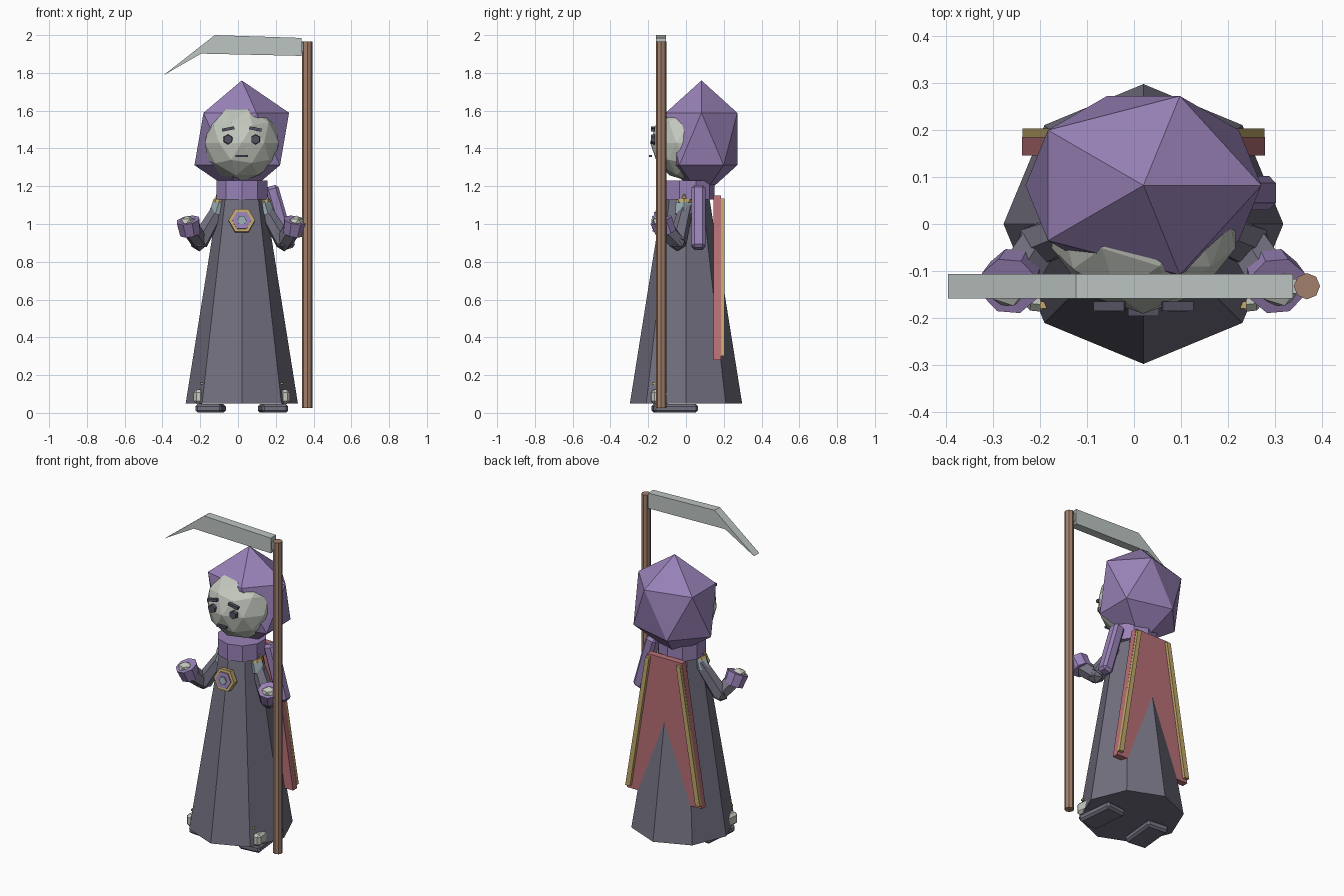
import bpy, bmesh, math, random
from mathutils import Vector, Matrix

if "Cube" in bpy.data.objects:
    bpy.data.objects.remove(bpy.data.objects["Cube"])

random.seed(4)
CX = 0.02  # centre line of the figure


def mat(name, *srgb):
    m = bpy.data.materials.new(name)
    m.diffuse_color = [c / 12.92 if c < 0.04 else ((c + 0.055) / 1.055) ** 2.4 for c in srgb] + [1]
    m.use_nodes = True
    m.node_tree.nodes["Principled BSDF"].inputs["Base Color"].default_value = m.diffuse_color
    return m


CLOTH = mat("grey_cloth", 0.45, 0.44, 0.50)
PURPLE = mat("purple_cloth", 0.60, 0.51, 0.72)
RED = mat("red_cloth", 0.72, 0.44, 0.46)
GOLD = mat("gold_trim", 0.76, 0.66, 0.42)
BONE = mat("pale_bone", 0.77, 0.79, 0.75)
STEEL = mat("steel", 0.74, 0.77, 0.76)
TEAL = mat("pale_teal", 0.60, 0.68, 0.70)
WOOD = mat("wood", 0.63, 0.50, 0.42)
DARK = mat("dark_features", 0.33, 0.32, 0.38)


def finish(name, bm, m):
    bmesh.ops.recalc_face_normals(bm, faces=bm.faces)
    me = bpy.data.meshes.new(name)
    bm.to_mesh(me)
    bm.free()
    me.materials.append(m)
    ob = bpy.data.objects.new(name, me)
    bpy.context.collection.objects.link(ob)
    return ob


def rod(name, a, b, r1, r2, m, sides=8, spin=0.0):
    """Cone or cylinder running from point a to point b."""
    a, b = Vector(a), Vector(b)
    d = b - a
    bm = bmesh.new()
    q = d.to_track_quat('Z', 'Y').to_matrix().to_4x4()
    bmesh.ops.create_cone(bm, cap_ends=True, segments=sides, radius1=r1, radius2=r2, depth=d.length,
                          matrix=Matrix.Translation((a + b) / 2) @ q @ Matrix.Rotation(spin, 4, 'Z'))
    return finish(name, bm, m)


def box(name, loc, size, m, rot=None, bevel=0.0):
    bm = bmesh.new()
    bmesh.ops.create_cube(bm, size=1, matrix=Matrix.Diagonal((*size, 1)))
    if bevel:
        bmesh.ops.bevel(bm, geom=bm.edges[:], offset=bevel, segments=1, affect='EDGES')
    bm.transform(Matrix.Translation(loc) @ (rot or Matrix.Identity(4)))
    return finish(name, bm, m)


def ball(name, loc, size, m, sub=1, jitter=0.0):
    bm = bmesh.new()
    bmesh.ops.create_icosphere(bm, subdivisions=sub, radius=1)
    for v in bm.verts:
        v.co *= 1 + random.uniform(-jitter, jitter)
    bm.transform(Matrix.Translation(loc) @ Matrix.Diagonal((*size, 1)))
    return finish(name, bm, m)


def slab(name, pts, y0, y1, m):
    """Prism from an x-z outline between two y planes."""
    bm = bmesh.new()
    f = bm.faces.new([bm.verts.new((x, y0, z)) for x, z in pts])
    ext = bmesh.ops.extrude_face_region(bm, geom=[f])['geom']
    for v in ext:
        if isinstance(v, bmesh.types.BMVert):
            v.co.y = y1
    return finish(name, bm, m)


# Robe and collar
rod("robe", (CX, 0, 0.05), (CX, 0, 1.13), 0.297, 0.125, CLOTH)
rod("collar", (CX, 0.01, 1.13), (CX, 0.01, 1.23), 0.142, 0.142, PURPLE, 10)

# Head and hood
ball("head", (CX, 0.01, 1.43), (0.204, 0.198, 0.204), BONE, 2, 0.015)
ball("hood", (CX, 0.082, 1.45), (0.28, 0.223, 0.31), PURPLE)

# Face
box("mouth", (CX, -0.187, 1.36), (0.066, 0.016, 0.013), DARK)
for s, side in ((-1, "left"), (1, "right")):
    rod(side + "_eye", (CX + s * 0.073, -0.165, 1.448), (CX + s * 0.073, -0.186, 1.448),
        0.027, 0.024, DARK, 6).scale = (1, 1, 1)
    box(side + "_brow", (CX + s * 0.072, -0.175, 1.503), (0.066, 0.02, 0.016), DARK,
        Matrix.Rotation(s * 0.2, 4, 'Y'))

# Medallion on the chest
for name, r, front, m, n in (("medallion_rim", 0.07, -0.168, GOLD, 6),
                             ("medallion_plate", 0.052, -0.174, PURPLE, 6),
                             ("medallion_stone", 0.025, -0.182, TEAL, 6)):
    rod(name, (CX, -0.135, 1.015), (CX, front, 1.02), r, r, m, n, math.pi / 2)

# Arms, shoulder guards and shoes on both sides
for s, side in ((-1, "left"), (1, "right")):
    def P(x, y, z):
        return Vector((CX + s * x, y, z))
    shoulder, elbow, wrist = P(0.115, 0.0, 1.09), P(0.225, -0.045, 0.905), P(0.262, -0.105, 0.965)
    rod(side + "_upper_sleeve", shoulder, elbow, 0.038, 0.05, CLOTH, 6)
    ball(side + "_elbow", elbow, (0.05, 0.05, 0.05), CLOTH)
    rod(side + "_lower_sleeve", elbow, wrist, 0.045, 0.05, CLOTH, 6)
    rod(side + "_cuff", P(0.272, -0.105, 0.95), P(0.285, -0.132, 1.02), 0.058, 0.064, PURPLE, 8)
    ball(side + "_hand", P(0.288, -0.136, 1.01), (0.044, 0.044, 0.034), BONE)
    rod(side + "_shoulder_guard", P(0.125, -0.01, 1.05), P(0.105, -0.01, 1.12), 0.05, 0.045, TEAL, 5)
    rod(side + "_shoulder_trim", P(0.11, -0.01, 1.112), P(0.108, -0.01, 1.13), 0.045, 0.04, GOLD, 8)
    ball(side + "_shoulder_stud", P(0.12, -0.01, 1.145), (0.022, 0.022, 0.024), GOLD)
    turn = Matrix.Rotation(s * 0.1, 4, 'Z')
    box(side + "_shoe", P(0.165, -0.06, 0.024), (0.14, 0.235, 0.046), CLOTH, turn, 0.012)
    box(side + "_shoe_buckle", P(0.225, -0.135, 0.085), (0.052, 0.1, 0.075), BONE, turn, 0.015)
    box(side + "_buckle_pin", P(0.21, -0.172, 0.155), (0.018, 0.014, 0.012), GOLD)

    # Gold strip along each edge of the cape
    strip = [(0.12, 1.135), (0.093, 1.135), (0.225, 0.30), (0.257, 0.30)]
    slab(side + "_cape_trim", [(CX + s * x, z) for x, z in strip], 0.184, 0.203, GOLD)

# Cape
slab("cape", [(CX - 0.12, 1.15), (CX + 0.12, 1.15), (CX + 0.258, 0.28), (CX - 0.258, 0.28)],
     0.145, 0.185, RED)

# Rolled bundle hanging behind the right arm
box("side_bundle", (0.224, 0.066, 1.035), (0.07, 0.072, 0.345), PURPLE,
    Matrix.Rotation(math.radians(-16), 4, 'Y'), 0.015)

# Scythe
rod("scythe_pole", (0.367, -0.132, 0.025), (0.367, -0.132, 1.965), 0.028, 0.028, WOOD, 8)
slab("scythe_blade", [(0.337, 1.89), (0.337, 1.985), (-0.123, 2.0), (-0.395, 1.787), (-0.195, 1.902)],
     -0.158, -0.106, STEEL)
box("blade_socket", (0.345, -0.132, 1.935), (0.03, 0.03, 0.05), STEEL)
